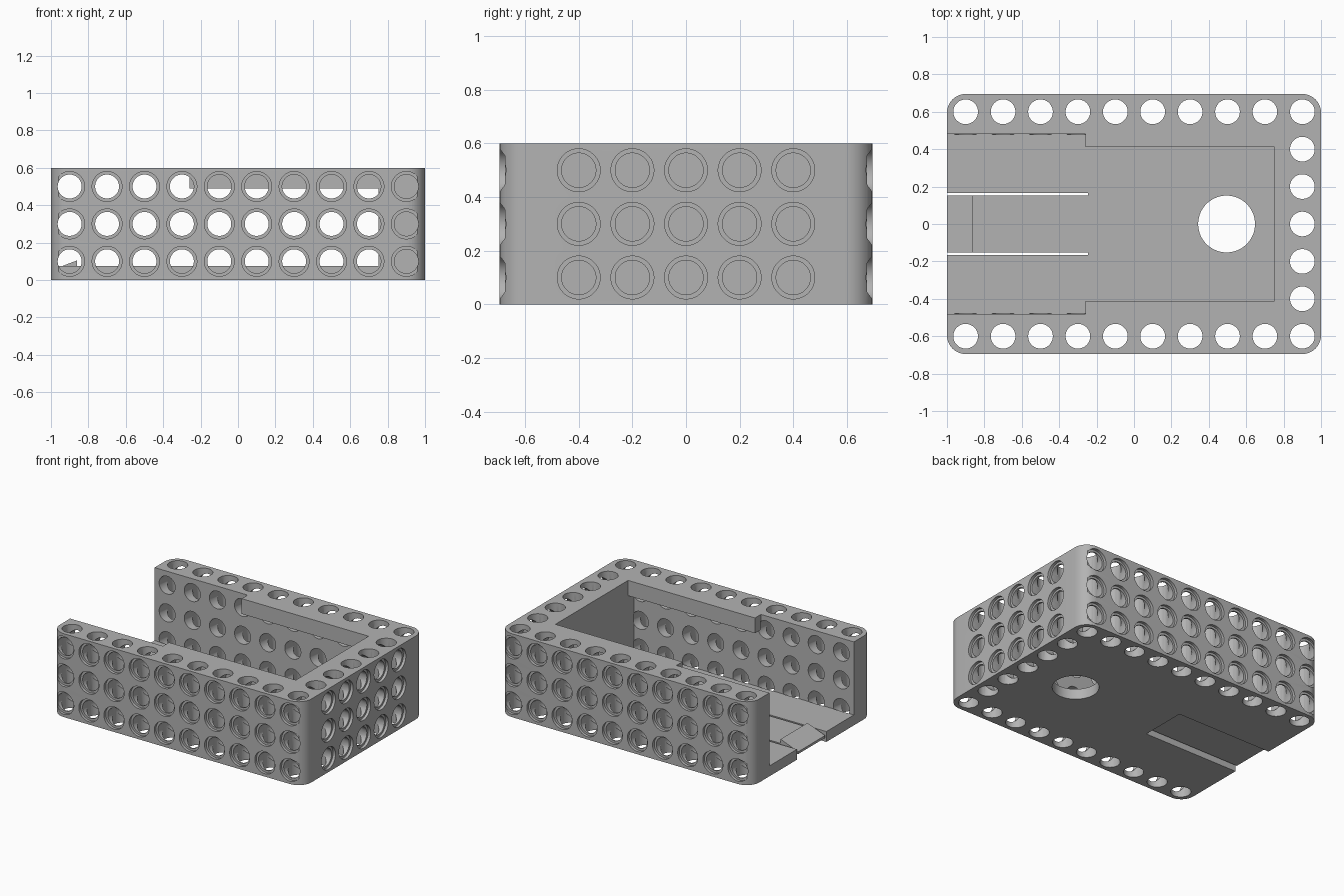
import bpy, bmesh, math
from mathutils import Matrix, Vector

cube = bpy.data.objects.get("Cube")
if cube:
    bpy.data.objects.remove(cube, do_unlink=True)

grey = bpy.data.materials.new("mid grey")
grey.use_nodes = True
COLOR = (0.45, 0.45, 0.45, 1)
grey.diffuse_color = COLOR
grey.node_tree.nodes["Principled BSDF"].inputs["Base Color"].default_value = COLOR

HALF_X, HALF_Y, HEIGHT, FLOOR = 1.0, 0.695, 0.6, 0.075
PITCH = 0.2


def finish(name, bm):
    bmesh.ops.recalc_face_normals(bm, faces=bm.faces)
    mesh = bpy.data.meshes.new(name)
    bm.to_mesh(mesh)
    bm.free()
    mesh.materials.append(grey)
    ob = bpy.data.objects.new(name, mesh)
    bpy.context.collection.objects.link(ob)
    return ob


def prism(name, outline, low, high, matrix=Matrix()):
    """Extrude a flat outline from low to high along its normal."""
    bm = bmesh.new()
    face = bm.faces.new([bm.verts.new((u, v, low)) for u, v in outline])
    out = bmesh.ops.extrude_face_region(bm, geom=[face])
    verts = [v for v in out["geom"] if isinstance(v, bmesh.types.BMVert)]
    bmesh.ops.translate(bm, verts=verts, vec=(0, 0, high - low))
    bmesh.ops.transform(bm, matrix=matrix, verts=bm.verts)
    return finish(name, bm)


def rect(x0, x1, y):
    return [(x0, -y), (x1, -y), (x1, y), (x0, y)]


def drills(name, profile, places, segments=40):
    """Turned cutters: profile is (radius, depth); places are (point, direction)."""
    bm = bmesh.new()
    for point, direction in places:
        turn = Vector((0, 0, 1)).rotation_difference(Vector(direction)).to_matrix().to_4x4()
        place = Matrix.Translation(point) @ turn
        rings = [[bm.verts.new(place @ Vector((r * math.cos(a), r * math.sin(a), d)))
                  for a in (math.tau * (i + 0.5) / segments for i in range(segments))]
                 for r, d in profile]
        bm.faces.new(rings[0])
        bm.faces.new(rings[-1])
        for lower, upper in zip(rings, rings[1:]):
            for i in range(segments):
                j = (i + 1) % segments
                bm.faces.new((lower[i], lower[j], upper[j], upper[i]))
    return finish(name, bm)


def cut(target, cutter):
    mod = target.modifiers.new("cut", "BOOLEAN")
    mod.operation, mod.solver, mod.object = "DIFFERENCE", "EXACT", cutter
    bpy.context.view_layer.objects.active = target
    bpy.ops.object.modifier_apply(modifier=mod.name)
    bpy.data.objects.remove(cutter, do_unlink=True)


# Outer block with rounded upright corners
R, STEPS = 0.1, 10
corners = [(HALF_X - R, HALF_Y - R), (R - HALF_X, HALF_Y - R),
           (R - HALF_X, R - HALF_Y), (HALF_X - R, R - HALF_Y)]
outline = [(cx + R * math.cos(a), cy + R * math.sin(a))
           for q, (cx, cy) in enumerate(corners)
           for a in ((q + s / STEPS) * math.pi / 2 for s in range(STEPS + 1))]
frame = prism("perforated_frame", outline, 0, HEIGHT)

# Main cavity, then the narrower top opening that leaves overhanging lips
INNER, LIP, END, STEP = 0.48, 0.413, 0.75, -0.26
cut(frame, prism("cavity_cutter", rect(-1.2, END, INNER), FLOOR, 0.49))
opening = [(-1.2, -INNER), (STEP, -INNER), (STEP, -LIP), (END, -LIP),
           (END, LIP), (STEP, LIP), (STEP, INNER), (-1.2, INNER)]
cut(frame, prism("opening_cutter", opening, 0.4, 0.7))

# Gap for the flexible tongue, and the round opening in the floor
cut(frame, prism("tongue_gap_cutter", rect(-1.2, -0.245, 0.167), -0.1, 0.2))
cut(frame, drills("floor_hole_cutter", [(0.152, -0.1), (0.152, 0.2)],
                  [((0.495, 0, 0), (0, 0, 1))], 64))

# Peg holes: upright through holes, counterbored side and end holes
row_x = [PITCH * i - 0.9 for i in range(10)]
row_y = [PITCH * i for i in range(-2, 3)]
levels = [0.1, 0.3, 0.5]
upright = [((x, s * 0.6, 0), (0, 0, 1)) for x in row_x for s in (-1, 1)]
upright += [((0.9, y, 0), (0, 0, 1)) for y in row_y]
cut(frame, drills("upright_cutter", [(0.066, -0.1), (0.066, 0.7)], upright))


def bore(depth):
    return [(0.08, -0.05), (0.08, 0.02), (0.064, 0.02), (0.064, depth)]


for s in (-1, 1):
    places = [((x, s * HALF_Y, z), (0, -s, 0)) for x in row_x for z in levels]
    cut(frame, drills("side_cutter", bore(HALF_Y - INNER + 0.002), places))
places = [((HALF_X, y, z), (-1, 0, 0)) for y in row_y for z in levels]
cut(frame, drills("end_cutter", bore(0.2), places))

# Flexible latch tongue with a raised ramp at its free end
side = [(-1, 0.035), (-0.24, 0.035), (-0.24, FLOOR), (-0.86, FLOOR), (-0.86, 0.105), (-1, 0.052)]
tongue = prism("latch_tongue", side, -0.153, 0.153, Matrix.Rotation(math.pi / 2, 4, "X"))

# Smooth the round surfaces, keep hard edges
for ob in (frame, tongue):
    bpy.ops.object.select_all(action="DESELECT")
    ob.select_set(True)
    bpy.context.view_layer.objects.active = ob
    bpy.ops.object.shade_smooth_by_angle(angle=math.radians(30))
